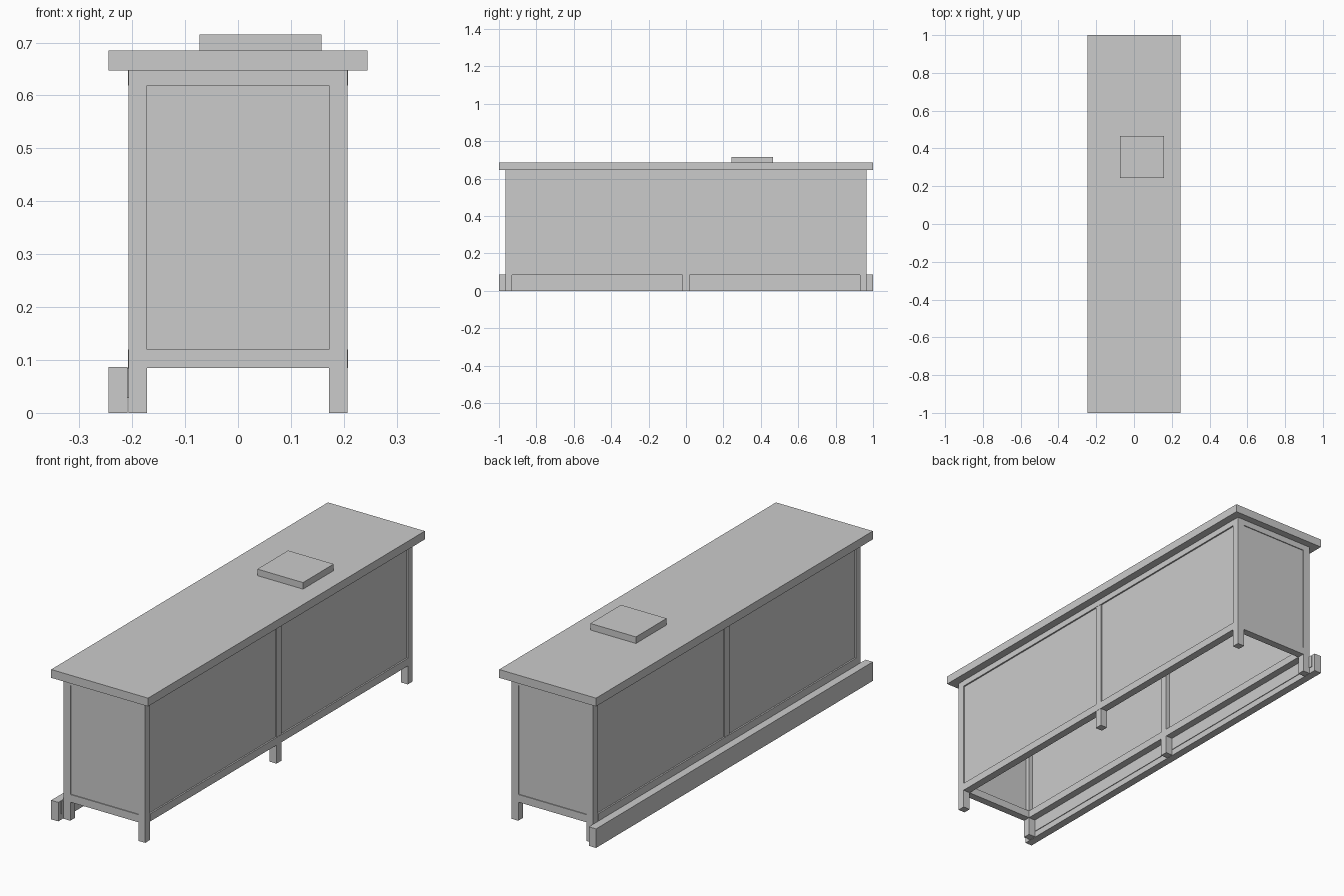
import bpy

if "Cube" in bpy.data.objects:
    bpy.data.objects.remove(bpy.data.objects["Cube"])

# Main dimensions
HX, HY = 0.207, 0.966      # outer half size of the frame
P = 0.035                  # post and rail thickness
Z_LOW, Z_TOP = 0.085, 0.647


def box(name, x, y, z):
    """Axis-aligned box from (min, max) pairs."""
    bpy.ops.mesh.primitive_cube_add(size=1)
    o = bpy.context.object
    o.name = name
    o.location = [(a + b) / 2 for a, b in (x, y, z)]
    o.scale = [b - a for a, b in (x, y, z)]
    bpy.ops.object.transform_apply(location=True, rotation=False, scale=True)
    return o


def span(s, outer, inner):
    """Range between two distances from the centre, on side s."""
    return tuple(sorted((s * outer, s * inner)))


# Counter top and the flat box lying on it
box("counter_top", (-0.245, 0.245), (-1, 1), (Z_TOP, 0.685))
box("top_box", (-0.073, 0.158), (0.244, 0.466), (0.685, 0.715))

for s, side in ((-1, "left"), (1, "right")):
    # Full-height posts, whose feet are the legs
    for y, pos in ((-HY + P / 2, "front"), (0, "middle"), (HY - P / 2, "back")):
        box(f"{side}_{pos}_post", span(s, HX, HX - P), (y - P / 2, y + P / 2), (0, Z_TOP))
    # Long rails and thin panels on each side
    for n, z in (("lower", (Z_LOW, Z_LOW + P)), ("upper", (Z_TOP - 0.028, Z_TOP))):
        box(f"{side}_{n}_rail", span(s, HX + 0.001, HX - P), (-HY + P, HY - P), z)
    for t, half in ((-1, "front"), (1, "back")):
        box(f"{side}_{half}_panel", span(s, HX - 0.006, HX - 0.016),
            span(t, HY - P, P / 2), (Z_LOW + P, Z_TOP - 0.028))

# End rails and panels
for s, end in ((-1, "front"), (1, "back")):
    for n, z in (("lower", (Z_LOW, Z_LOW + P)), ("upper", (Z_TOP - 0.028, Z_TOP))):
        box(f"{end}_{n}_rail", (-HX + P, HX - P), span(s, HY, HY - P), z)
    box(f"{end}_panel", (-HX + P, HX - P), span(s, HY - 0.004, HY - 0.014),
        (Z_LOW + P, Z_TOP - 0.028))

# Foot rail along the left side with its thin backing strip
box("foot_rail", (-0.245, -0.209), (-1, 1), (0, 0.087))
box("foot_rail_strip", (-0.21, -0.206), (-0.982, 0.982), (0.028, 0.085))
